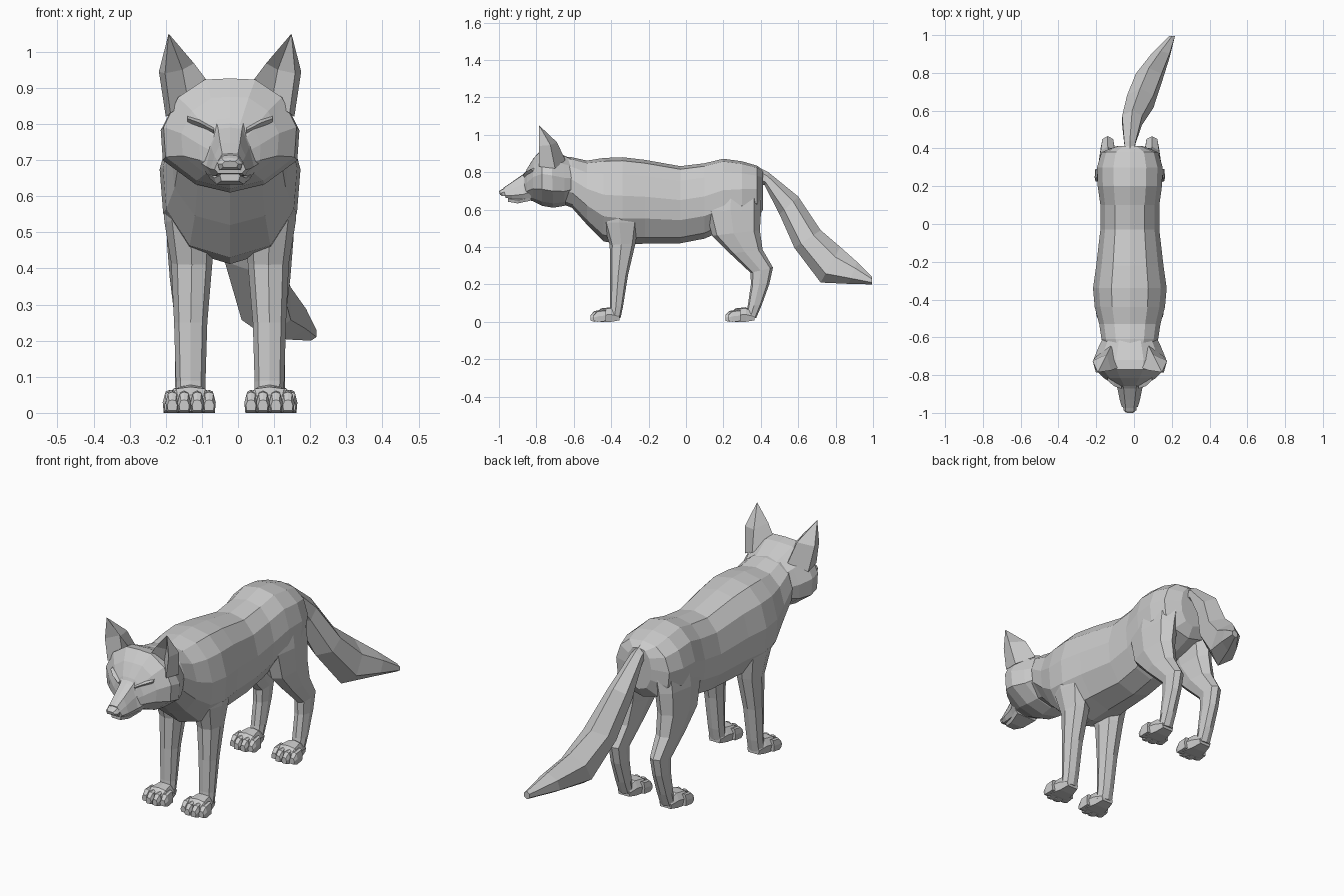
import bpy, bmesh

CX = -0.022  # the body's centre line; the tail swings to one side


def full(half):
    return half + [(-u, v) for u, v in reversed(half[1:-1])]


BODY = full([(0, 1), (.5, .92), (.84, .62), (1, .12), (.95, -.4), (.6, -.85), (0, -1)])
HEAD = full([(0, 1), (.38, .98), (.78, .66), (1, .12), (.97, -.42), (.5, -.85), (0, -1)])
SNOUT = full([(0, 1), (.5, .95), (.8, .2), (1, -.6), (.75, -1), (0, -1)])
LEG = full([(0, 1), (.7, .8), (1, .1), (.75, -.75), (0, -1)])
TAIL = full([(0, 1), (.85, .45), (.85, -.5), (0, -1)])
PAW = full([(0, 1), (.65, .85), (1, 0), (.85, -1), (0, -1)])


def skin(name, rings, mirror=False):
    """Bridge equal-length rings of points into a closed flat-faced object."""
    bm = bmesh.new()
    loops = [[bm.verts.new(p) for p in r] for r in rings]
    n = len(loops[0])
    for a, b in zip(loops, loops[1:]):
        for i in range(n):
            j = (i + 1) % n
            bm.faces.new((a[i], a[j], b[j], b[i]))
    bm.faces.new(loops[0])
    bm.faces.new(loops[-1])
    bmesh.ops.remove_doubles(bm, verts=bm.verts, dist=0.0005)
    bmesh.ops.recalc_face_normals(bm, faces=bm.faces)
    me = bpy.data.meshes.new(name)
    bm.to_mesh(me)
    bm.free()
    ob = bpy.data.objects.new(name, me)
    ob.location.x = CX
    bpy.context.collection.objects.link(ob)
    if mirror:
        m = ob.modifiers.new("Mirror", 'MIRROR')
        m.use_mirror_merge = False
    return ob


def loft(name, rings, section, mirror=False):
    """Each ring: front/top point (y, z), back/bottom point (y, z), x centre, half width."""
    out = []
    for ya, za, yb, zb, xc, hw in rings:
        out.append([(xc + u * hw,
                     (ya + yb) / 2 + v * (ya - yb) / 2,
                     (za + zb) / 2 + v * (za - zb) / 2) for u, v in section])
    return skin(name, out, mirror)


def upright(rows, xc=0):
    """Rings standing across y: (y, top, bottom, half width)."""
    return [(y, t, y, b, xc, w) for y, t, b, w in rows]


# Torso from neck to rump
loft("torso", upright([
    (-.69, .88, .64, .12), (-.61, .88, .61, .15), (-.53, .862, .52, .162),
    (-.44, .876, .43, .186), (-.34, .88, .412, .195), (-.22, .866, .418, .178),
    (-.03, .832, .42, .156), (.10, .848, .445, .156), (.20, .872, .49, .17),
    (.30, .858, .52, .174), (.38, .835, .55, .15), (.412, .81, .60, .07)]), BODY)

# Head with cheek ruff
loft("head", [
    (-.58, .86, -.60, .65, 0, .135), (-.65, .888, -.65, .62, 0, .165),
    (-.72, .918, -.71, .61, 0, .192), (-.77, .926, -.77, .62, 0, .184),
    (-.815, .875, -.82, .645, 0, .135), (-.852, .815, -.848, .652, 0, .085),
    (-.87, .775, -.865, .66, 0, .05)], HEAD)

# Muzzle, lower jaw and nose
loft("muzzle", [
    (-.83, .83, -.83, .66, 0, .085), (-.87, .79, -.87, .655, 0, .066),
    (-.93, .748, -.93, .657, 0, .054), (-.975, .718, -.965, .663, 0, .043)], SNOUT)
loft("lower_jaw", upright([
    (-.83, .68, .648, .065), (-.90, .668, .633, .044), (-.952, .672, .642, .028)]), PAW)
loft("nose", [
    (-.96, .722, -.955, .675, 0, .036), (-.99, .706, -.982, .672, 0, .034),
    (-1.0, .697, -.995, .68, 0, .022)], PAW)

# Brow ridges above slanted eyes
skin("brow", [
    [(.045, -.855, .79), (.045, -.872, .782), (.045, -.855, .768)],
    [(.085, -.825, .815), (.085, -.858, .803), (.085, -.83, .787)],
    [(.118, -.805, .825), (.118, -.828, .815), (.118, -.81, .80)]], True)

# Cupped pointed ears: inner edge, hollow, outer edge, outer back, back
skin("ear", [
    [(.045, -.755, .895), (.115, -.735, .86), (.165, -.785, .83), (.178, -.70, .82), (.10, -.645, .865)],
    [(.10, -.775, .968), (.132, -.735, .95), (.180, -.785, .94), (.197, -.725, .945), (.122, -.69, .96)],
    [(.17, -.785, 1.05)] * 5], True)

# Front legs
loft("front_leg", [
    (-.46, .68, -.24, .68, .10, .09), (-.445, .53, -.25, .53, .11, .072),
    (-.408, .41, -.27, .42, .106, .057), (-.405, .25, -.31, .25, .109, .046),
    (-.405, .09, -.337, .08, .109, .041), (-.41, .03, -.35, .02, .109, .04)], LEG, True)

# Hind legs with bent hock
loft("hind_leg", [
    (.11, .70, .40, .74, .08, .08), (.105, .59, .402, .60, .107, .068),
    (.14, .46, .395, .49, .115, .06), (.235, .365, .41, .385, .117, .05),
    (.345, .262, .465, .29, .117, .038), (.347, .20, .445, .20, .117, .036),
    (.33, .085, .405, .09, .117, .035), (.32, .03, .375, .02, .117, .034)], LEG, True)

# Paws, each with four toes
for part, y0, xc in (("front", -.51, .109), ("hind", .21, .117)):
    loft(part + "_paw", upright([
        (y0 + .155, .05, .008, .034), (y0 + .11, .078, 0, .046),
        (y0 + .055, .072, 0, .062), (y0 + .03, .05, .004, .055)], xc), PAW, True)
    for k, dx in enumerate((-.051, -.018, .018, .051)):
        tip = y0 + (.016 if k in (0, 3) else 0)
        loft(f"{part}_toe_{k + 1}", upright([
            (tip + .065, .064, .004, .015), (tip + .02, .058, 0, .0185),
            (tip, .036, .006, .014)], xc + dx), PAW, True)

# Bushy tail, drooping and swinging sideways
loft("tail", [
    (.40, .82, .39, .74, 0, .03), (.44, .80, .42, .73, 0, .035),
    (.60, .67, .50, .575, .012, .062), (.72, .49, .58, .395, .055, .082),
    (.825, .40, .72, .21, .10, .08), (.915, .32, .87, .203, .163, .056),
    (.995, .24, .995, .20, .224, .018)], TAIL)
